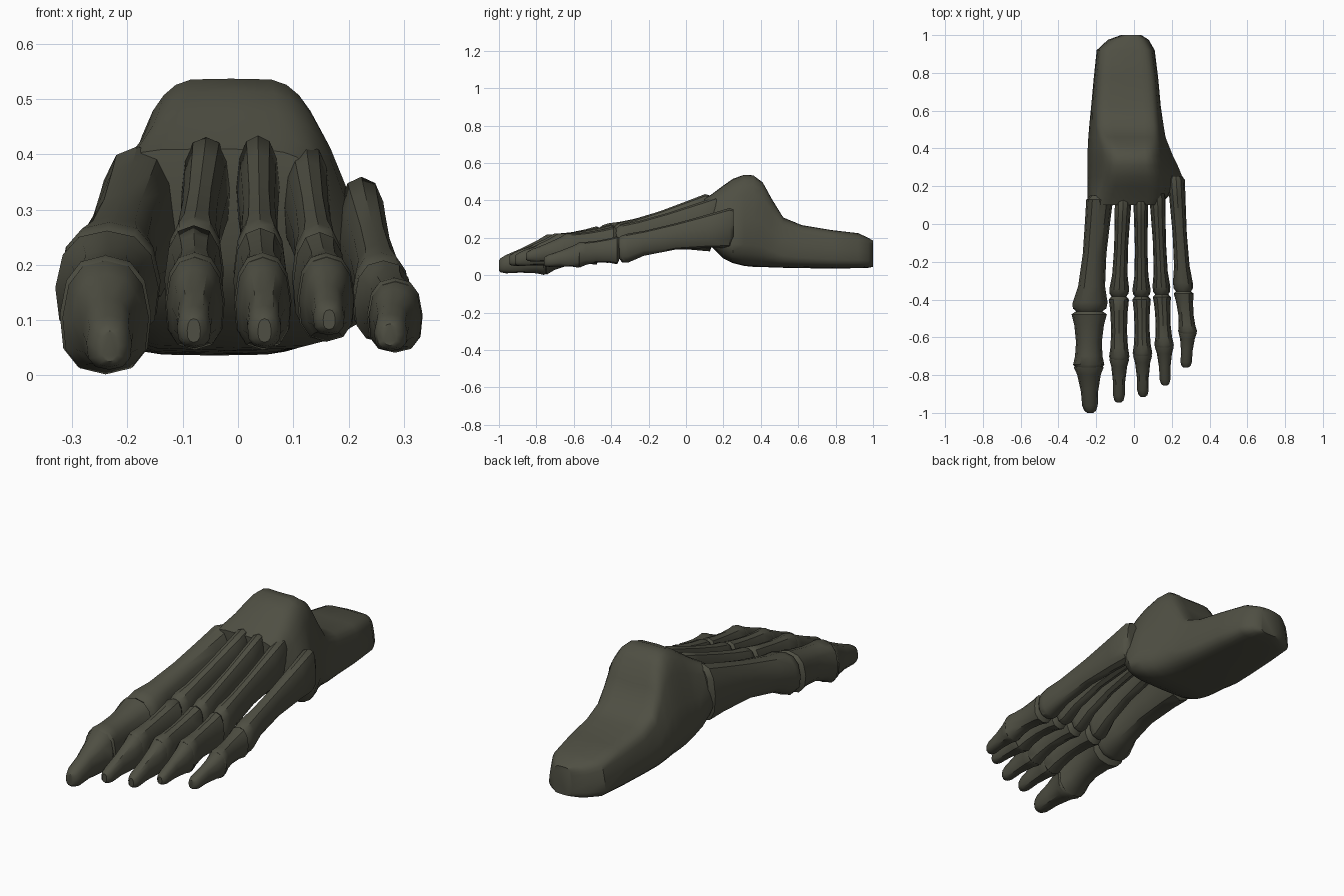
import bpy, bmesh, math

bone = bpy.data.materials.new("dark olive bone")
bone.diffuse_color = (0.078, 0.078, 0.056, 1)


def spow(v, e):
    return math.copysign(abs(v) ** e, v) if abs(v) > 1e-6 else 0.0


def loft(name, rings, angle):
    """Skin a row of equal point rings, cap the ends, smooth by angle."""
    bm = bmesh.new()
    rows = [[bm.verts.new(p) for p in r] for r in rings]
    n = len(rows[0])
    for a, b in zip(rows, rows[1:]):
        for i in range(n):
            j = (i + 1) % n
            bm.faces.new((a[i], a[j], b[j], b[i]))
    bm.faces.new(rows[0])
    bm.faces.new(rows[-1])
    bmesh.ops.recalc_face_normals(bm, faces=bm.faces)
    me = bpy.data.meshes.new(name)
    bm.to_mesh(me)
    bm.free()
    ob = bpy.data.objects.new(name, me)
    bpy.context.collection.objects.link(ob)
    me.materials.append(bone)
    bpy.ops.object.select_all(action='DESELECT')
    ob.select_set(True)
    bpy.context.view_layer.objects.active = ob
    bpy.ops.object.shade_smooth_by_angle(angle=math.radians(angle))
    return ob


def section(y, xl, xr, zb, zt, tl, tr, dip=0.0, n=24, e=0.45):
    """Rounded trapezoid: xl..xr at the bottom, tl..tr at the top, dipped top middle."""
    pts = []
    for i in range(n):
        a = 2 * math.pi * i / n
        u, v = spow(math.cos(a), e), spow(math.sin(a), e)
        k = max(0.0, (v + 0.5) / 1.5)
        l, r = xl + (tl - xl) * k, xr + (tr - xr) * k
        z = (zb + zt) / 2 + v * (zt - zb) / 2
        if v > 0.8:
            z -= dip * (1 - u * u)
        pts.append(((l + r) / 2 + u * (r - l) / 2, y, z))
    return pts


# Ankle and heel block: y, left, right, bottom, top, top-left, top-right, dip
block = [
    (0.10, -0.235, 0.14, 0.21, 0.41, -0.22, 0.13, 0),
    (0.14, -0.25, 0.18, 0.15, 0.435, -0.20, 0.15, 0),
    (0.20, -0.25, 0.24, 0.09, 0.48, -0.17, 0.14, 0),
    (0.25, -0.25, 0.26, 0.065, 0.515, -0.155, 0.13, 0),
    (0.31, -0.25, 0.235, 0.05, 0.545, -0.145, 0.12, 0.008),
    (0.36, -0.25, 0.21, 0.045, 0.552, -0.14, 0.115, 0.02),
    (0.41, -0.248, 0.19, 0.044, 0.525, -0.145, 0.115, 0.035),
    (0.46, -0.245, 0.17, 0.042, 0.43, -0.165, 0.12, 0.03),
    (0.52, -0.24, 0.16, 0.04, 0.325, -0.19, 0.125, 0.02),
    (0.62, -0.23, 0.145, 0.038, 0.28, -0.20, 0.12, 0.015),
    (0.78, -0.215, 0.13, 0.036, 0.25, -0.19, 0.11, 0.01),
    (0.92, -0.20, 0.112, 0.038, 0.225, -0.18, 0.09, 0),
    (0.975, -0.14, 0.08, 0.04, 0.20, -0.12, 0.06, 0),
    (1.00, -0.07, 0.04, 0.045, 0.185, -0.06, 0.03, 0),
]
loft("ankle_and_heel", [section(*s) for s in block], 40)


# Bone thickness along its length: position, scale
METATARSAL = [(0, 0.7), (0.035, 1), (0.2, 0.9), (0.5, 0.76), (0.78, 0.8),
              (0.92, 1), (0.97, 0.95), (1, 0.7)]
KNUCKLE_BONE = [(0, 0.7), (0.06, 1), (0.25, 0.86), (0.55, 0.78), (0.8, 0.86),
                (0.95, 1), (1, 0.85)]
TIP_BONE = [(0, 0.9), (0.05, 0.98), (0.2, 0.86), (0.55, 0.82), (0.85, 1),
            (0.96, 0.85), (1, 0.45)]


def bone_between(name, a, b, shape, lift):
    """a, b: y, centre x, width, bottom, top. lift: how far thin parts rise below."""
    rings = []
    for t, s in shape:
        y, x, w, zb, zt = [p + (q - p) * t for p, q in zip(a, b)]
        h, hw = zt - zb, w / 2 * s
        zb += h * (1 - s) * lift
        zt -= h * (1 - s) * 0.22
        rings.append(section(y, x - hw, x + hw, zb, zt,
                             x - hw * 0.9, x + hw * 0.9, 0, 12, 0.8))
    loft(name, rings, 38)


# Toes: base, ball joint, knuckle, tip
toes = {
    "big_toe": [(0.15, -0.18, 0.145, 0.13, 0.42), (-0.465, -0.237, 0.195, 0.06, 0.265),
                (-0.76, -0.24, 0.17, 0.0, 0.215), (-1.0, -0.232, 0.07, 0.012, 0.09)],
    "second_toe": [(0.13, -0.057, 0.09, 0.25, 0.437), (-0.385, -0.08, 0.11, 0.08, 0.275),
                   (-0.72, -0.078, 0.112, 0.045, 0.22), (-0.945, -0.08, 0.055, 0.05, 0.11)],
    "middle_toe": [(0.12, 0.036, 0.08, 0.25, 0.44), (-0.385, 0.04, 0.10, 0.08, 0.27),
                   (-0.70, 0.045, 0.108, 0.045, 0.22), (-0.915, 0.048, 0.055, 0.05, 0.11)],
    "fourth_toe": [(0.18, 0.122, 0.09, 0.22, 0.425), (-0.375, 0.147, 0.098, 0.075, 0.262),
                   (-0.655, 0.16, 0.108, 0.06, 0.22), (-0.855, 0.165, 0.05, 0.075, 0.125)],
    "little_toe": [(0.255, 0.222, 0.095, 0.15, 0.365), (-0.36, 0.262, 0.11, 0.06, 0.21),
                   (-0.58, 0.285, 0.104, 0.04, 0.175), (-0.76, 0.275, 0.055, 0.045, 0.10)],
}
for name, (base, ball, knuckle, tip) in toes.items():
    bone_between(name + "_metatarsal", base, ball, METATARSAL, 0.75)
    start = (ball[0] + 0.005,) + ball[1:]
    bone_between(name + "_knuckle_bone", start, knuckle, KNUCKLE_BONE, 0.6)
    start = (knuckle[0] + 0.012,) + knuckle[1:]
    bone_between(name + "_tip_bone", start, tip, TIP_BONE, 0.3)
